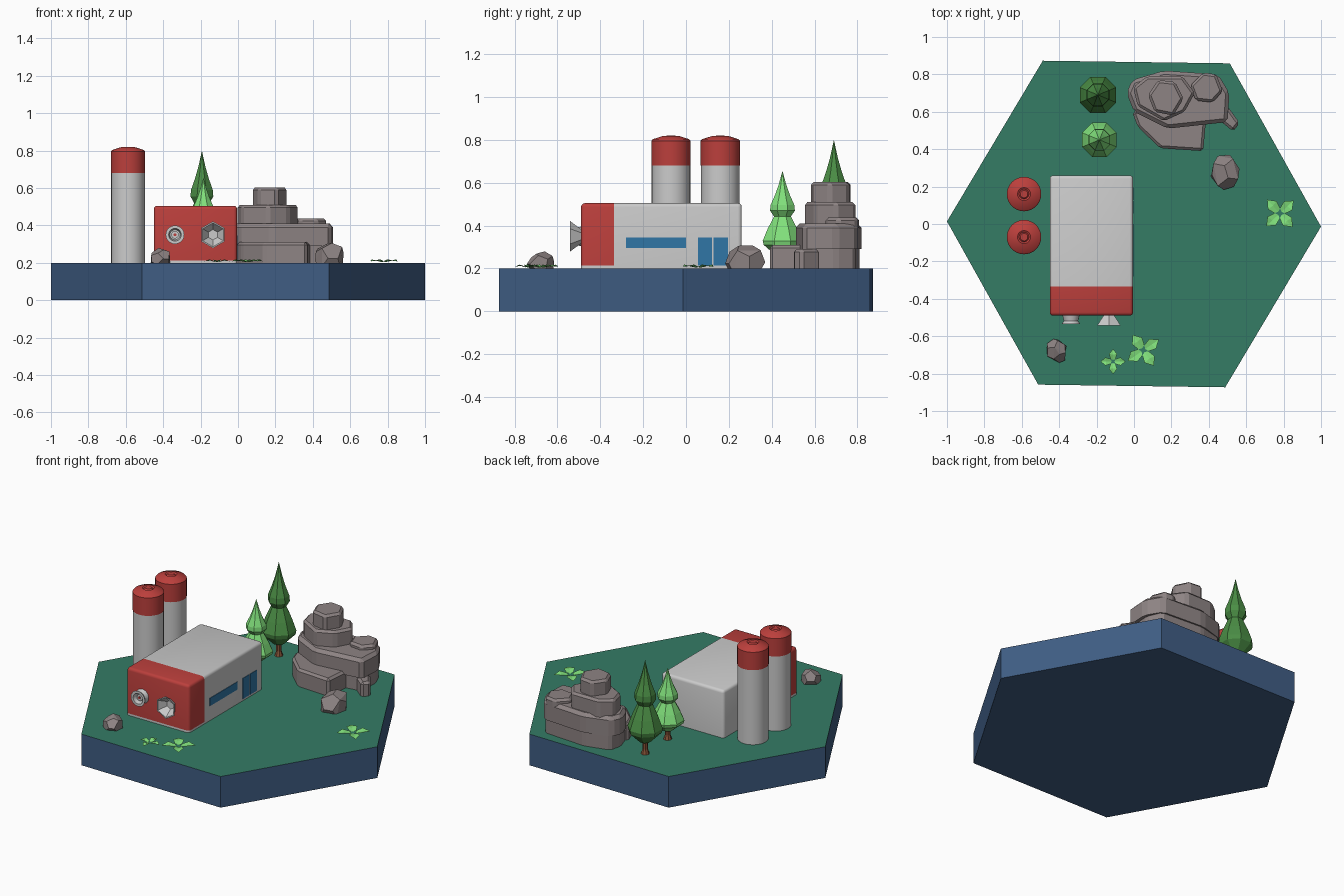
import bpy, bmesh, random
from math import pi, sin, cos, radians
from mathutils import Matrix, Vector

if "Cube" in bpy.data.objects:
    bpy.data.objects.remove(bpy.data.objects["Cube"])

random.seed(4)

def mat(name, r, g, b):
    m = bpy.data.materials.new(name)
    m.diffuse_color = (r, g, b, 1)
    m.use_nodes = True
    m.node_tree.nodes["Principled BSDF"].inputs["Base Color"].default_value = m.diffuse_color
    return m

NAVY = mat("navy", .05, .11, .23)
GRASS = mat("grass", .035, .2, .13)
RED = mat("red", .5, .05, .045)
BLUE = mat("blue", .03, .18, .38)
LEAF = mat("light_green", .22, .75, .2)
PINE = mat("dark_green", .07, .27, .06)
BARK = mat("bark", .25, .09, .04)
ROCK = mat("rock", .27, .23, .23)

def finish(bm, name, mats=(), smooth=False):
    bmesh.ops.remove_doubles(bm, verts=bm.verts, dist=1e-5)
    bmesh.ops.recalc_face_normals(bm, faces=bm.faces)
    me = bpy.data.meshes.new(name)
    bm.to_mesh(me)
    bm.free()
    for m in mats:
        me.materials.append(m)
    ob = bpy.data.objects.new(name, me)
    bpy.context.collection.objects.link(ob)
    if smooth:
        bpy.ops.object.select_all(action='DESELECT')
        ob.select_set(True)
        bpy.context.view_layer.objects.active = ob
        bpy.ops.object.shade_smooth_by_angle(angle=radians(35))
    return ob

def lathe(name, profile, n, loc, mats=(), phase=0, forward=False, smooth=False):
    """Turn (radius, height) points about z, or about -y when forward."""
    bm = bmesh.new()
    rings = []
    for r, h in profile:
        ring = [bm.verts.new((r * cos(phase + 2 * pi * i / n), r * sin(phase + 2 * pi * i / n), h))
                for i in range(n if r else 1)]
        rings.append(ring)
    for a, b in zip(rings, rings[1:]):
        for i in range(n):
            q = [a[i % len(a)], a[(i + 1) % len(a)], b[(i + 1) % len(b)], b[i % len(b)]]
            bm.faces.new(list(dict.fromkeys(q)))
    if forward:
        bm.transform(Matrix.Rotation(pi / 2, 4, 'X'))
    bm.transform(Matrix.Translation(loc))
    return finish(bm, name, mats, smooth)

def new_box(x0, x1, y0, y1, z0, z1):
    bm = bmesh.new()
    bmesh.ops.create_cube(bm, size=1)
    for v in bm.verts:
        v.co = ((x0 + x1) / 2 + v.co.x * (x1 - x0), (y0 + y1) / 2 + v.co.y * (y1 - y0),
                (z0 + z1) / 2 + v.co.z * (z1 - z0))
    return bm

def slab(name, outline, z0, z1, chamfer=.014):
    """Extruded rock layer with chamfered upper rim and corners."""
    bm = bmesh.new()
    f = bm.faces.new([bm.verts.new((x, y, z0)) for x, y in outline])
    ext = bmesh.ops.extrude_face_region(bm, geom=[f], use_keep_orig=True)
    for v in ext['geom']:
        if isinstance(v, bmesh.types.BMVert):
            v.co.z = z1
    bmesh.ops.recalc_face_normals(bm, faces=bm.faces)
    edges = [e for e in bm.edges if max(v.co.z for v in e.verts) > z0 + 1e-4]
    bmesh.ops.bevel(bm, geom=edges, offset=chamfer, segments=1, affect='EDGES')
    return finish(bm, name, [ROCK])

# hexagonal base with grass top
base = lathe("base", [(0, 0), (1, 0), (1, .2), (0, .2)], 6, (0, 0, 0), [NAVY, GRASS], radians(-.8))
for p in base.data.polygons:
    p.material_index = int(p.normal.z > .5)

# building with red front section
bm = new_box(-.45, -.005, -.49, .26, .2, .505)
bmesh.ops.bevel(bm, geom=[e for e in bm.edges if max(v.co.z for v in e.verts) > .3],
                offset=.018, segments=3, profile=.5, affect='EDGES')
for co, no in (((0, -.335, 0), (0, 1, 0)), ((0, 0, .213), (0, 0, 1))):
    bmesh.ops.bisect_plane(bm, geom=bm.verts[:] + bm.edges[:] + bm.faces[:], plane_co=co, plane_no=no)
body = finish(bm, "building", [mat("wall", .8, .8, .8), RED], True)
for p in body.data.polygons:
    p.material_index = int(p.center.y < -.335 and p.center.z > .213)

# window strip and double door on the right wall
for name, y0, y1, z0, z1 in (("window", -.28, 0, .295, .345), ("door_left", .055, .122, .213, .345),
                             ("door_right", .128, .195, .213, .345)):
    finish(new_box(-.02, -.002, y0, y1, z0, z1), name, [BLUE])

# front round vent and hexagonal horn
lathe("round_vent", [(.046, 0), (.038, .03), (.05, .047), (.034, .047), (.027, .01), (.02, .01),
                     (.02, .03), (0, .03)], 20, (-.337, -.488, .35), smooth=True, forward=True)
lathe("vent_button", [(.008, 0), (.008, .006), (0, .006)], 10, (-.337, -.516, .35), [RED], forward=True)
lathe("hex_horn", [(.032, 0), (.072, .054), (.064, .054), (.028, .006), (0, .006)], 6,
      (-.134, -.488, .35), phase=pi / 2, forward=True)

# twin silos with red caps
for i, y in enumerate((-.07, .16)):
    lathe(f"silo_{i}", [(0, .2), (.09, .2), (.09, .68), (0, .68)], 32, (-.588, y, 0), smooth=True)
    lathe(f"silo_cap_{i}", [(0, .68), (.092, .68), (.092, .795), (.085, .803), (.035, .819), (.026, .813),
                            (.02, .82), (0, .82)], 32, (-.588, y, 0), [RED], smooth=True)

# conifers
for name, x, y, w, h, m in (("dark_tree", -.193, .69, 1, 1, PINE), ("light_tree", -.185, .45, .95, .76, LEAF)):
    tiers = [(0, .09), (.035, .08), (.1, .145), (.105, .17), (.08, .24), (.045, .32), (.066, .355),
             (.063, .39), (.04, .45), (.02, .515), (0, .6)]
    lathe(name + "_foliage", [(r * w, z * h) for r, z in tiers], 8, (x, y, .2), [m], pi / 8)
    lathe(name + "_trunk", [(.025, 0), (.016, .03), (.015, .11 * h)], 8, (x, y, .2), [BARK])

# layered rock outcrop
slab("rock_foot", [(-.01, .6), (.02, .52), (.14, .405), (.37, .39), (.385, .56), (.2, .65)], .2, .31)
slab("rock_ledge_low", [(-.02, .69), (0, .77), (.16, .81), (.45, .79), (.49, .7), (.48, .56), (.18, .52), (.01, .6)],
     .2, .32)
slab("rock_ledge", [(-.04, .7), (-.01, .77), (.16, .82), (.45, .8), (.51, .7), (.5, .545), (.18, .51), (0, .6)],
     .29, .41, .02)
slab("rock_block", [(.45, .56), (.53, .495), (.565, .54), (.5, .63)], .2, .29)
slab("rock_tier", [(-.005, .73), (.07, .79), (.26, .79), (.325, .7), (.27, .6), (.16, .55), (.02, .63)], .39, .51)
slab("rock_peak", [(.075, .69), (.13, .77), (.22, .76), (.265, .67), (.21, .58), (.11, .6)], .49, .603)
slab("rock_knob", [(.3, .74), (.37, .81), (.44, .8), (.475, .71), (.42, .65), (.33, .66)], .39, .438)

# loose boulders: jittered dodecahedra cut at the ground
def boulder(name, x, y, zc, rx, ry, rz, turn):
    g = (1 + 5 ** .5) / 2
    s = (-1, 1)
    pts = [Vector((a, b, c)) for a in s for b in s for c in s]
    for a in s:
        for b in s:
            pts += [Vector((0, a / g, b * g)), Vector((a / g, b * g, 0)), Vector((a * g, 0, b / g))]
    bm = bmesh.new()
    for p in pts:
        bm.verts.new(p / 3 ** .5 + Vector([random.uniform(-.1, .1) for _ in range(3)]))
    bmesh.ops.convex_hull(bm, input=bm.verts)
    bmesh.ops.dissolve_limit(bm, angle_limit=radians(14), verts=bm.verts, edges=bm.edges)
    bm.transform(Matrix.Translation((x, y, zc)) @ Matrix.Rotation(turn, 4, 'Z')
                 @ Matrix.Diagonal((rx, ry, rz, 1)))
    bmesh.ops.bisect_plane(bm, geom=bm.verts[:] + bm.edges[:] + bm.faces[:], plane_co=(0, 0, .2),
                           plane_no=(0, 0, 1), clear_inner=True)
    finish(bm, name, [ROCK])

boulder("boulder_back", .49, .278, .23, .087, .098, .085, .2)
boulder("boulder_front", -.415, -.677, .225, .06, .066, .053, .5)

# ground plants: four folded leaves each
for k, (x, y, size, turn) in enumerate(((.78, .057, .1, .75), (.05, -.675, .1, .6), (-.112, -.735, .067, 0))):
    bm = bmesh.new()
    for i in range(4):
        rot = Matrix.Rotation(turn + i * pi / 2, 4, 'Z')
        def P(a, b, z):
            return bm.verts.new(Vector((x, y, .2)) + rot @ Vector((a * size, b * size, z)))
        mid = [P(.12, 0, .004), P(.55, 0, .012), P(1, 0, .008)]
        for s in (1, -1):
            e = [P(.2, s * .2, .008), P(.6, s * .32, .018)]
            bm.faces.new((mid[0], mid[1], e[1], e[0]))
            bm.faces.new((mid[1], mid[2], e[1]))
    finish(bm, f"plant_{k}", [LEAF])
